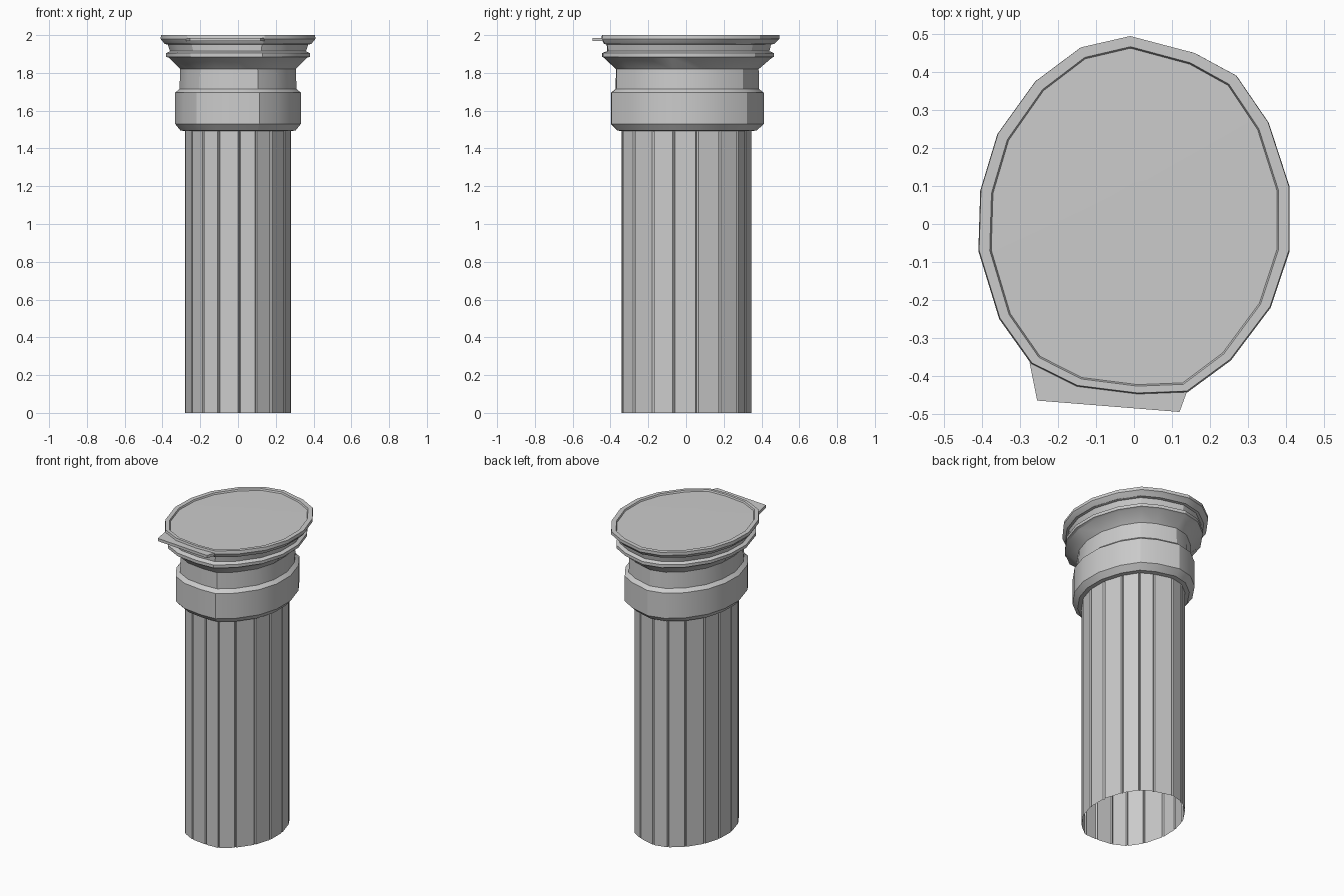
import bpy, bmesh
from mathutils import Vector

cube = bpy.data.objects.get("Cube")
if cube:
    bpy.data.objects.remove(cube, do_unlink=True)

stone = bpy.data.materials.new("grey_stone")
stone.use_nodes = True
GREY = (0.6, 0.6, 0.6, 1)
stone.diffuse_color = GREY
stone.node_tree.nodes["Principled BSDF"].inputs["Base Color"].default_value = GREY

# Hand-carved, slightly uneven oval cross-section
OUTLINE = [(-.01, .50), (.16, .455), (.27, .395), (.355, .27), (.41, .10), (.41, -.07),
           (.36, -.22), (.255, -.36), (.14, -.445), (.01, -.45), (-.15, -.43), (-.27, -.37),
           (-.355, -.25), (-.41, -.07), (-.405, .09), (-.36, .24), (-.26, .38), (-.14, .47)]
UNIT = [Vector((x / .41, (y - .025) / .475, 0)) for x, y in OUTLINE]


def oval(rx, ry, cy, z):
    return [Vector((p.x * rx, p.y * ry + cy, z)) for p in UNIT]


def make_object(name, bm, smooth):
    bmesh.ops.recalc_face_normals(bm, faces=bm.faces)
    mesh = bpy.data.meshes.new(name)
    bm.to_mesh(mesh)
    bm.free()
    mesh.materials.append(stone)
    obj = bpy.data.objects.new(name, mesh)
    bpy.context.collection.objects.link(obj)
    if smooth:
        bpy.ops.object.select_all(action='DESELECT')
        obj.select_set(True)
        bpy.context.view_layer.objects.active = obj
        bpy.ops.object.shade_smooth_by_angle(angle=0.45)
    return obj


def loft(name, rings, smooth=True, cap_z=None):
    """Skin a stack of point rings, optionally closed by a shallow dome."""
    bm = bmesh.new()
    loops = [[bm.verts.new(p) for p in ring] for ring in rings]
    n = len(loops[0])
    for low, high in zip(loops, loops[1:]):
        for i in range(n):
            j = (i + 1) % n
            bm.faces.new((low[i], low[j], high[j], high[i]))
    if cap_z is not None:
        tip = bm.verts.new((0, .02, cap_z))
        for i in range(n):
            bm.faces.new((loops[-1][i], loops[-1][(i + 1) % n], tip))
    return make_object(name, bm, smooth)


# Hollow faceted shaft with a narrow groove at every corner
def grooved(z):
    base = oval(.281, .345, .003, z)
    centre = Vector((0, .003, z))
    points = []
    for i, p in enumerate(base):
        before, after = base[i - 1], base[(i + 1) % len(base)]
        points += [p.lerp(before, .06), p.lerp(centre, .03), p.lerp(after, .06)]
    return points


loft("shaft", [grooved(0), grooved(1.5)], smooth=False)

# Collar, neck, flared lip and rim: half width, half depth, y centre, height
COLLAR = [(.265, .33, .003, 1.49), (.305, .37, .005, 1.495), (.333, .405, .007, 1.53),
          (.333, .405, .007, 1.695), (.31, .38, .007, 1.715)]
NECK = [(.31, .38, .007, 1.715), (.306, .378, .007, 1.82)]
LIP = [(.306, .378, .007, 1.82), (.365, .445, .01, 1.88), (.38, .455, .01, 1.885),
       (.38, .455, .01, 1.905), (.36, .43, .012, 1.915)]
RIM = [(.36, .43, .012, 1.915), (.372, .435, .015, 1.95), (.387, .45, .017, 1.953),
       (.405, .465, .02, 1.972), (.41, .472, .023, 1.98), (.408, .47, .025, 2.0),
       (.38, .447, .02, 2.0), (.376, .443, .02, 1.99)]
loft("collar", [oval(*r) for r in COLLAR])
loft("neck", [oval(*r) for r in NECK])
loft("flared_lip", [oval(*r) for r in LIP])
loft("top_rim", [oval(*r) for r in RIM], cap_z=1.994)

# Broken slab fragment jutting from the front of the rim
SLAB = [(-.275, -.365), (-.255, -.465), (.12, -.495), (.14, -.44), (0, -.4)]
bm = bmesh.new()
face = bm.faces.new([bm.verts.new((x, y, 1.968)) for x, y in SLAB])
extruded = bmesh.ops.extrude_face_region(bm, geom=[face])
top = [v for v in extruded["geom"] if isinstance(v, bmesh.types.BMVert)]
bmesh.ops.translate(bm, verts=top, vec=(0, 0, .018))
make_object("front_slab", bm, smooth=False)
